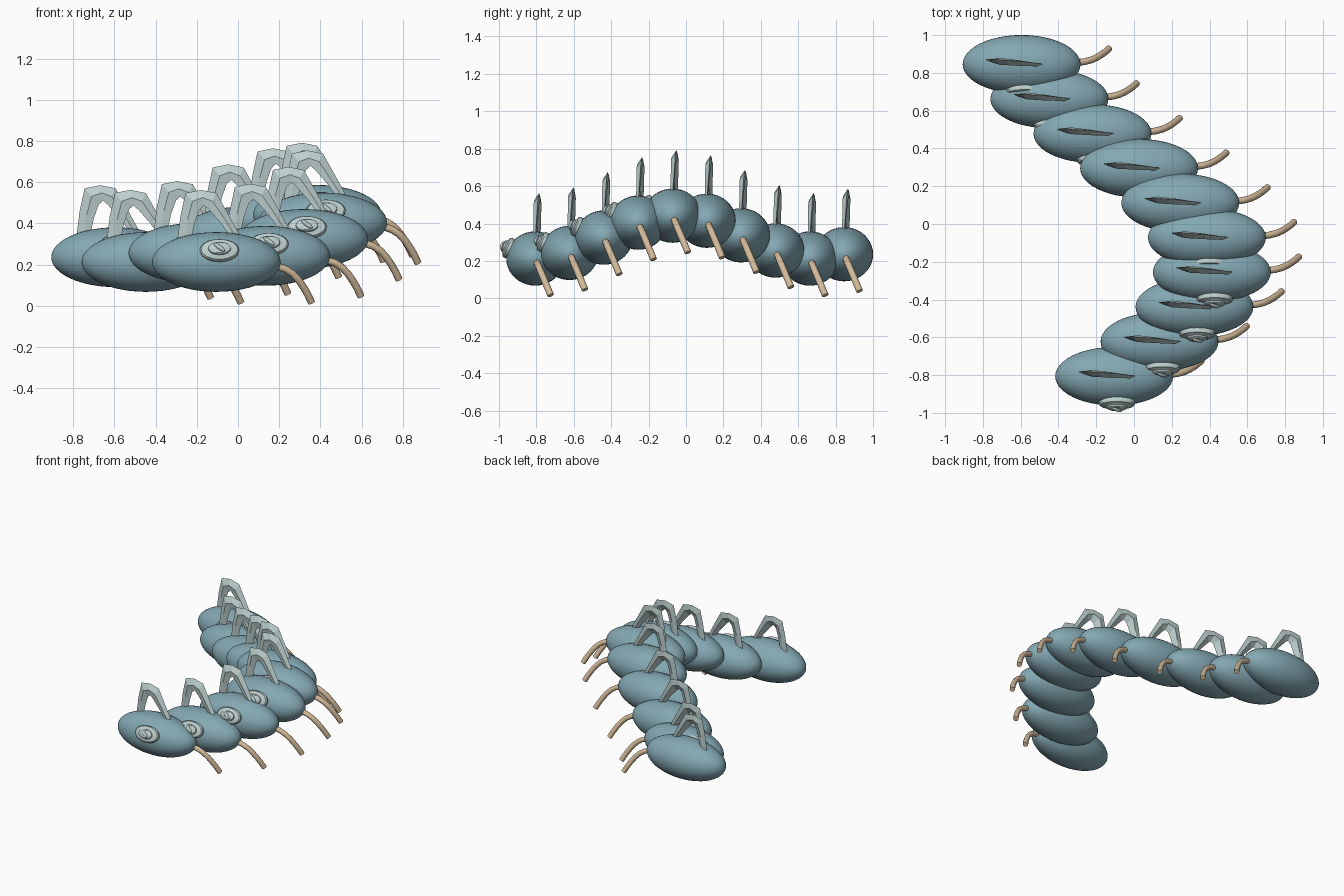
import bpy, bmesh, math
from mathutils import Matrix, Vector

if "Cube" in bpy.data.objects:
    bpy.data.objects.remove(bpy.data.objects["Cube"])


def material(name, rgb):
    m = bpy.data.materials.new(name)
    m.diffuse_color = (*rgb, 1)
    m.use_nodes = True
    m.node_tree.nodes["Principled BSDF"].inputs["Base Color"].default_value = m.diffuse_color
    return m


BLUE = material("dusty_blue", (0.23, 0.39, 0.45))
PALE = material("pale_grey_green", (0.50, 0.62, 0.61))
TAN = material("tan", (0.66, 0.50, 0.33))


def finish(bm, name, mat, smooth):
    bmesh.ops.recalc_face_normals(bm, faces=bm.faces[:])
    me = bpy.data.meshes.new(name)
    bm.to_mesh(me)
    bm.free()
    me.materials.append(mat)
    for p in me.polygons:
        p.use_smooth = smooth
    return me


def loft(bm, rings, capped=True):
    """Join rings of points with quads and close both ends."""
    vs = [[bm.verts.new(p) for p in r] for r in rings]
    n = len(vs[0])
    for a, b in zip(vs, vs[1:]):
        for i in range(n):
            j = (i + 1) % n
            bm.faces.new((a[i], a[j], b[j], b[i]))
    if capped:
        bm.faces.new(vs[0])
        bm.faces.new(vs[-1])


# Body: stretched sphere with its poles along x
def body_mesh():
    bm = bmesh.new()
    bmesh.ops.create_uvsphere(bm, u_segments=40, v_segments=24, radius=1)
    bm.transform(Matrix.Diagonal((0.312, 0.155, 0.145, 1)) @ Matrix.Rotation(math.pi / 2, 4, 'Y'))
    return finish(bm, "body", BLUE, True)


# Leg: round tube that droops outward in a slanted plane
def leg_mesh():
    path = [(0.25, -0.012), (0.30, -0.023), (0.335, -0.034), (0.37, -0.056),
            (0.40, -0.088), (0.425, -0.125), (0.445, -0.16), (0.462, -0.197)]
    pts = [Vector((x, -0.42 * z, z)) for x, z in path]
    side = Vector((0, 1, 0.42)).normalized()
    rings = []
    for i, p in enumerate(pts):
        t = (pts[min(i + 1, len(pts) - 1)] - pts[max(i - 1, 0)]).normalized()
        u = (side - t * side.dot(t)).normalized()
        v = t.cross(u)
        rings.append([p + 0.018 * (u * math.cos(a) + v * math.sin(a))
                      for a in (2 * math.pi * k / 12 for k in range(12))])
    bm = bmesh.new()
    loft(bm, rings)
    return finish(bm, "leg", TAN, True)


# Fin: thin faceted arch with a diamond section, slightly skewed
def fin_mesh():
    outer = [(-.19, .10), (-.175, .22), (-.15, .335), (-.075, .35),
             (.0, .335), (.065, .22), (.13, .10)]
    inner = [(-.125, .10), (-.105, .19), (-.082, .255), (-.06, .275),
             (-.037, .255), (.02, .19), (.085, .10)]
    thick = [.009, .013, .018, .016, .015, .011, .007]
    rings = []
    for (ox, oz), (ix, iz), t in zip(outer, inner, thick):
        mx, mz = (ox + ix) / 2, (oz + iz) / 2
        y = 0.005 - 0.09 * mx
        rings.append([(ox, y + t * .6, oz), (mx, y - t, mz),
                      (ix, y - t * .6, iz), (mx, y + t, mz)])
    bm = bmesh.new()
    loft(bm, rings)
    return finish(bm, "fin", PALE, False)


# Eye: stepped oval disc with a slanted oval knob
def eye_mesh():
    profile = [(.094, -.012), (.095, .004), (.088, .012), (.062, .017),
               (.055, .020), (.053, .028), (.044, .033), (.002, .035)]
    bm = bmesh.new()
    loft(bm, [[(r * math.cos(a), r * .6 * math.sin(a), d)
               for a in (2 * math.pi * k / 32 for k in range(32))] for r, d in profile])
    knob = Matrix.Translation((0, 0, .034)) @ Matrix.Rotation(math.radians(-38), 4, 'Z') \
        @ Matrix.Diagonal((.034, .011, .012, 1))
    bmesh.ops.create_uvsphere(bm, u_segments=16, v_segments=10, radius=1, matrix=knob)
    # Face the disc forward and a little upward on the front of the body
    bm.transform(Matrix.Translation((.015, -.144, .057)) @ Matrix.Rotation(math.radians(66), 4, 'X'))
    return finish(bm, "eye", PALE, True)


parts = [("body", body_mesh(), False), ("leg", leg_mesh(), True),
         ("fin", fin_mesh(), False), ("eye", eye_mesh(), True)]

# Segment centres from front to back: x and z
centres = [(-.105, .213), (.135, .243), (.32, .325), (.412, .405), (.386, .442),
           (.245, .415), (.027, .337), (-.22, .256), (-.448, .213), (-.595, .236)]

for i, (x, z) in enumerate(centres):
    for name, mesh, sharp in parts:
        ob = bpy.data.objects.new(f"{name}_{i + 1}", mesh)
        ob.location = (x, -0.806 + 0.1835 * i, z)
        bpy.context.collection.objects.link(ob)
        if sharp and i == 0:
            bpy.ops.object.select_all(action='DESELECT')
            mesh.set_sharp_from_angle(angle=math.radians(35))
